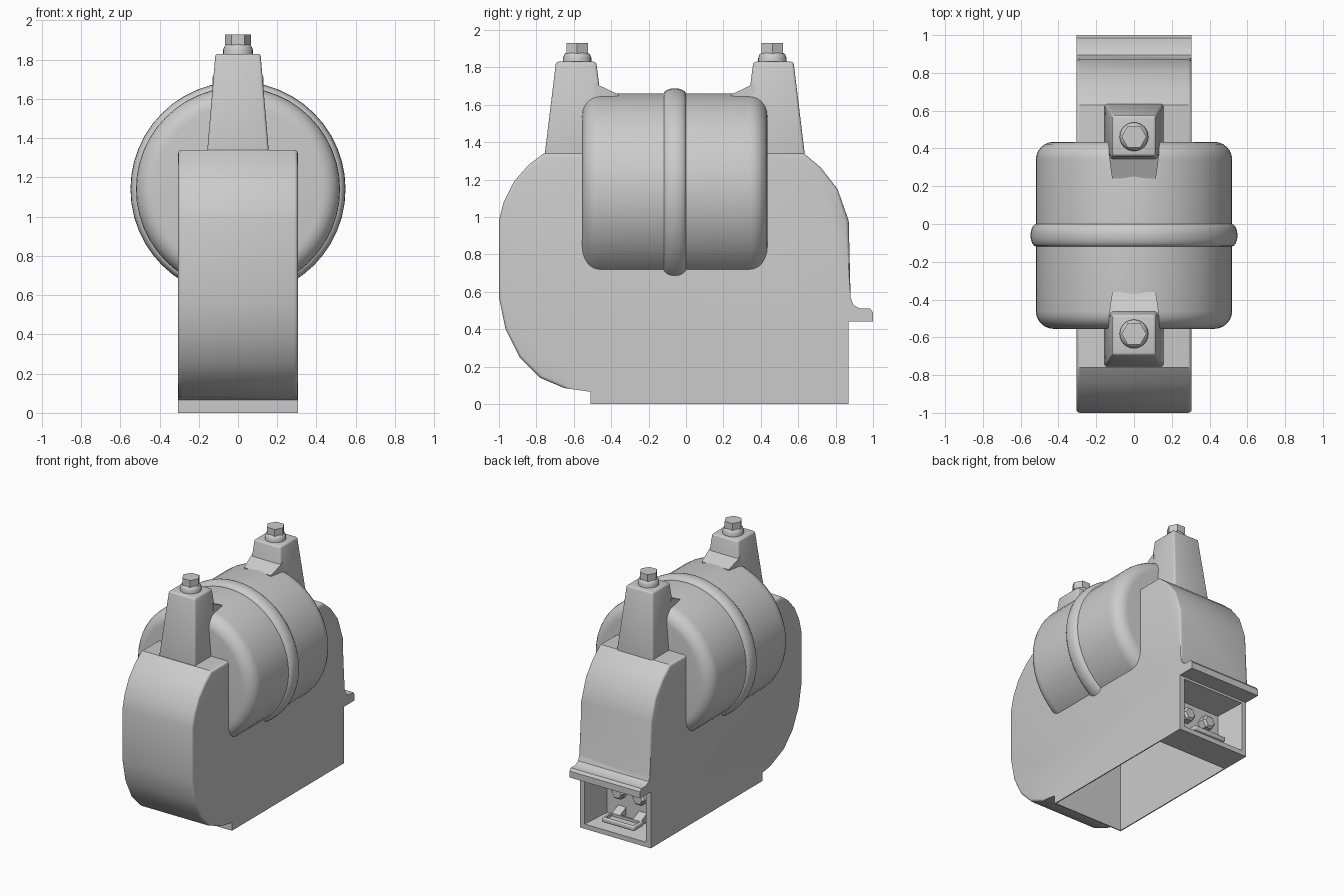
import bpy, bmesh, math

if "Cube" in bpy.data.objects:
    bpy.data.objects.remove(bpy.data.objects["Cube"])

MID = -0.06      # y of the drum's middle plane
HALF = 0.305     # half width of the body


def finish(name, bm):
    bmesh.ops.remove_doubles(bm, verts=bm.verts, dist=1e-5)
    bmesh.ops.recalc_face_normals(bm, faces=bm.faces)
    me = bpy.data.meshes.new(name)
    bm.to_mesh(me)
    bm.free()
    ob = bpy.data.objects.new(name, me)
    bpy.context.collection.objects.link(ob)
    return ob


def loft(name, rings, bevel=0, keep=None):
    """Skin closed rings of 3D points, cap both ends, bevel the chosen edges."""
    bm = bmesh.new()
    vs = [[bm.verts.new(p) for p in r] for r in rings]
    n = len(vs[0])
    for a, b in zip(vs, vs[1:]):
        for i in range(n):
            bm.faces.new((a[i], a[(i + 1) % n], b[(i + 1) % n], b[i]))
    bm.faces.new(vs[0])
    bm.faces.new(vs[-1])
    bmesh.ops.recalc_face_normals(bm, faces=bm.faces)
    if bevel:
        edges = [e for e in bm.edges if keep is None or keep(e)]
        bmesh.ops.bevel(bm, geom=edges, offset=bevel, segments=3, profile=0.5, affect='EDGES')
    return finish(name, bm)


def rect_z(hx, y0, y1, z):
    return [(-hx, y0, z), (hx, y0, z), (hx, y1, z), (-hx, y1, z)]


def rect_y(hx, z0, z1, y, cx=0):
    return [(cx - hx, y, z0), (cx + hx, y, z0), (cx + hx, y, z1), (cx - hx, y, z1)]


def lathe(name, prof, centre, axis, seg=48, turn=0):
    """Revolve (radius, height) points about the y or z axis."""
    bm = bmesh.new()
    rows = []
    for r, h in prof:
        row = []
        for i in range(seg):
            a = 2 * math.pi * i / seg + turn
            u, v = r * math.cos(a), r * math.sin(a)
            p = (u, h, v) if axis == 'y' else (u, v, h)
            row.append(bm.verts.new([c + q for c, q in zip(centre, p)]))
        rows.append(row)
    for a, b in zip(rows, rows[1:]):
        for i in range(seg):
            bm.faces.new((a[i], a[(i + 1) % seg], b[(i + 1) % seg], b[i]))
    bm.faces.new(rows[0])
    bm.faces.new(rows[-1])
    return finish(name, bm)


def cut(ob, cutter):
    cutter.hide_render = True
    m = ob.modifiers.new("cut", 'BOOLEAN')
    m.operation, m.solver, m.object = 'DIFFERENCE', 'EXACT', cutter
    bpy.context.view_layer.objects.active = ob
    bpy.ops.object.modifier_apply(modifier=m.name)
    bpy.data.objects.remove(cutter)


# Body: side profile extruded across x, rounded along the curved rim
profile = [(-0.51, 0), (0.87, 0), (0.87, 0.44), (1.0, 0.44), (1.0, 0.49), (0.985, 0.51),
           (0.93, 0.51), (0.895, 0.53), (0.88, 0.57), (0.87, 0.98), (0.81, 1.15),
           (0.72, 1.265), (0.63, 1.34), (-0.76, 1.34), (-0.84, 1.28), (-0.92, 1.19),
           (-0.975, 1.08), (-1.0, 0.98), (-1.0, 0.57), (-0.965, 0.4), (-0.89, 0.25),
           (-0.78, 0.14), (-0.65, 0.085), (-0.51, 0.065)]


def rim(e):
    a, b = e.verts[0].co, e.verts[1].co
    return abs(a.x - b.x) < 1e-4 and (min(a.z, b.z) > 0.56 or max(a.y, b.y) < -0.52)


body = loft("body", [[(x, y, z) for y, z in profile] for x in (-HALF, HALF)], 0.018, rim)

# Open underside: thin walled cavity
cut(body, loft("cavity_cutter", [rect_z(HALF - 0.008, -0.502, 0.64, -0.2),
                                 rect_z(HALF - 0.008, -0.502, 0.64, 1.3)]))

# Terminal recess in the back, tapering inwards
cut(body, loft("recess_cutter", [rect_y(0.27, 0.035, 0.425, 0.89),
                                 rect_y(0.22, 0.06, 0.39, 0.66)]))

# Terminal screws
for x in (-0.09, 0.09):
    lathe("terminal_screw", [(0.055, 0), (0.055, 0.06), (0.04, 0.075)],
          (x, 0.655, 0.27), 'y', 6)

# Terminal tray: shallow frame with a floor, and two tabs joining it to the wall
tray = loft("terminal_tray", [rect_z(0.14, 0.72, 0.84, 0.075),
                              rect_z(0.14, 0.72, 0.84, 0.11)], 0.008)
cut(tray, loft("tray_cutter", [rect_z(0.12, 0.74, 0.82, 0.09),
                               rect_z(0.12, 0.74, 0.82, 0.2)]))
for x in (-0.09, 0.09):
    loft("tray_tab", [rect_y(0.035, 0.08, 0.15, 0.65, x), rect_y(0.035, 0.08, 0.11, 0.73, x)])

# Drum with rounded rims, lying along y
R, L, F = 0.52, 0.495, 0.095
arc = [(R - F + F * math.sin(t), L - F + F * math.cos(t))
       for t in [math.pi / 2 * i / 6 for i in range(7)]]
lathe("drum", [(r, -h) for r, h in arc] + arc[::-1], (0, MID, 1.14), 'y')

# Raised ring round the drum
half_round = [math.pi * i / 8 for i in range(9)]
lathe("drum_ring", [(0.49, -0.06)] +
      [(0.517 + 0.031 * math.sin(t), -0.06 * math.cos(t)) for t in half_round] +
      [(0.49, 0.06)], (0, MID, 1.14), 'y')

# Two tapered terminal towers, mirrored about the drum's middle
for side, s in (("front", -1), ("back", 1)):
    def Y(d):
        return MID + s * d

    loft(side + "_tower", [rect_z(0.158, Y(0.355), Y(0.697), 1.32),
                           rect_z(0.115, Y(0.42), Y(0.635), 1.83)], 0.014)
    # Flared foot where the tower meets the drum
    loft(side + "_tower_foot", [rect_y(0.13, 1.5, 1.715, Y(0.43)),
                                rect_y(0.128, 1.5, 1.695, Y(0.385)),
                                rect_y(0.122, 1.5, 1.675, Y(0.345)),
                                rect_y(0.115, 1.5, 1.655, Y(0.3))])
    # Round boss and hexagonal bolt
    lathe(side + "_boss", [(0.076, 1.82), (0.076, 1.85), (0.068, 1.87), (0.055, 1.88)],
          (0, Y(0.522), 0), 'z', 24)
    lathe(side + "_bolt", [(0.066, 1.875), (0.066, 1.929)], (0, Y(0.522), 0), 'z', 6)

# Smooth shading that keeps real corners sharp
bpy.ops.object.select_all(action='DESELECT')
for ob in bpy.data.objects:
    ob.select_set(True)
    bpy.context.view_layer.objects.active = ob
bpy.ops.object.shade_smooth_by_angle(angle=math.radians(32))
